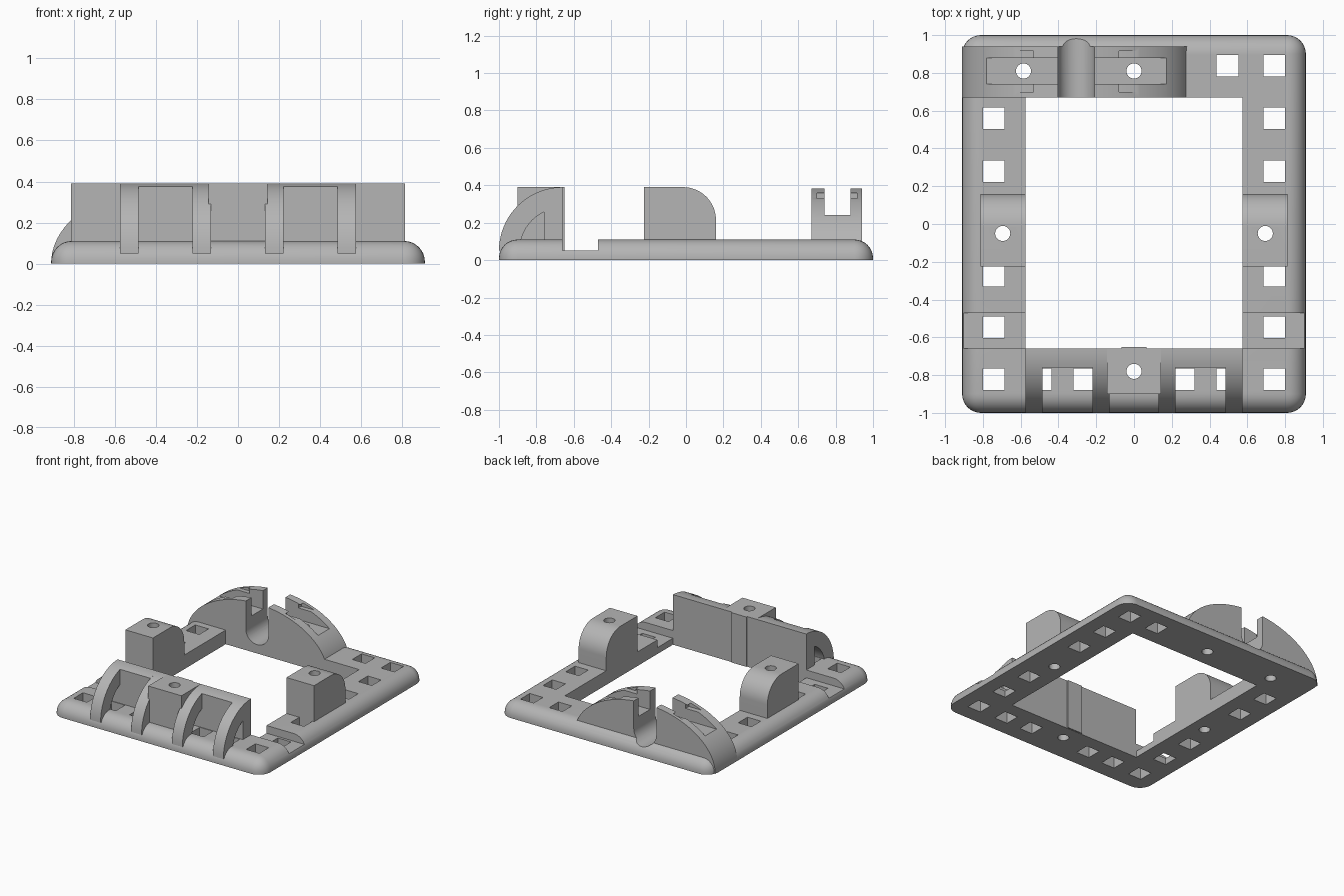
import bpy, bmesh
from math import sin, cos, acos, radians, pi
from mathutils import Matrix

cube = bpy.data.objects.get("Cube")
if cube:
    bpy.data.objects.remove(cube, do_unlink=True)

grey = bpy.data.materials.new("plain grey")
grey.use_nodes = True
GREY = (0.46, 0.46, 0.46, 1)
grey.diffuse_color = GREY
grey.node_tree.nodes["Principled BSDF"].inputs["Base Color"].default_value = GREY


def finish(name, bm):
    bmesh.ops.recalc_face_normals(bm, faces=bm.faces[:])
    mesh = bpy.data.meshes.new(name)
    bm.to_mesh(mesh)
    bm.free()
    mesh.materials.append(grey)
    obj = bpy.data.objects.new(name, mesh)
    bpy.context.collection.objects.link(obj)
    return obj


def prism(name, outline, axis, lo, hi):
    """Extrude a (y, z) outline along x, or an (x, z) outline along y."""
    bm = bmesh.new()
    place = (lambda a, b: (lo, a, b)) if axis == "x" else (lambda a, b: (a, lo, b))
    face = bm.faces.new([bm.verts.new(place(a, b)) for a, b in outline])
    new = bmesh.ops.extrude_face_region(bm, geom=[face])["geom"]
    step = (hi - lo, 0, 0) if axis == "x" else (0, hi - lo, 0)
    bmesh.ops.translate(bm, vec=step, verts=[v for v in new if isinstance(v, bmesh.types.BMVert)])
    return finish(name, bm)


def box(name, x0, x1, y0, y1, z0, z1):
    return prism(name, [(x0, z0), (x1, z0), (x1, z1), (x0, z1)], "y", y0, y1)


def arc(cx, cz, rx, rz, start, end, steps=16):
    angles = [radians(start + (end - start) * i / steps) for i in range(steps + 1)]
    return [(cx + rx * cos(a), cz + rz * sin(a)) for a in angles]


def bore(x, y):
    bm = bmesh.new()
    bmesh.ops.create_cone(bm, cap_ends=True, segments=32, radius1=0.04, radius2=0.04,
                          depth=1, matrix=Matrix.Translation((x, y, 0.2)))
    return finish("bore_cutter", bm)


def cut(obj, cutters):
    for c in cutters:
        c.hide_render = True
        mod = obj.modifiers.new("cut", "BOOLEAN")
        mod.operation, mod.solver, mod.object = "DIFFERENCE", "EXACT", c
    graph = bpy.context.evaluated_depsgraph_get()
    mesh = bpy.data.meshes.new_from_object(obj.evaluated_get(graph))
    obj.modifiers.clear()
    obj.data = mesh
    for c in cutters:
        bpy.data.objects.remove(c, do_unlink=True)


ARCH_X, ARCH_Y, FRONT_Y = -0.305, 0.81, -0.66
INNER = 0.575


def cradle_cutter():
    outline = arc(ARCH_X, 0.165, 0.097, 0.097, 180, 360, 20)
    outline += [(ARCH_X + 0.097, 0.6), (ARCH_X - 0.097, 0.6)]
    return prism("cradle_cutter", outline, "y", 0.6, 1.1)


BORES = [(-0.585, ARCH_Y), (0, ARCH_Y), (0, -0.78), (-0.695, -0.05), (0.695, -0.05)]
parts = []

# Base frame with rounded outer rim and corners
frame = box("base_frame", -0.91, 0.91, -1, 1, 0, 0.11)
bm = bmesh.new()
bm.from_mesh(frame.data)
rim = [e for e in bm.edges if sum(v.co.z for v in e.verts) > 0.1]
bmesh.ops.bevel(bm, geom=rim, offset=0.1, segments=8, profile=0.5, affect="EDGES")
bm.to_mesh(frame.data)
bm.free()
cutters = [box("opening_cutter", -INNER, INNER, FRONT_Y, 0.67, -1, 1), cradle_cutter()]
for s in (-1, 1):
    a, b = sorted((s * 0.55, s * 1.1))
    cutters.append(box("notch_cutter", a, b, FRONT_Y, -0.47, 0.05, 1))
# Square holes around the frame
squares = [(s * 0.743, y) for s in (-1, 1) for y in (0.56, 0.28, -0.273, -0.547, -0.822)]
squares += [(s * x, -0.822) for s in (-1, 1) for x in (0.263, 0.495)]
squares += [(0.743, 0.837), (0.495, 0.837)]
w = 0.057
cutters += [box("square_cutter", x - w, x + w, y - w, y + w, -1, 1) for x, y in squares]
cutters += [bore(*p) for p in BORES]
cut(frame, cutters)
parts.append(frame)

# Rear arch with cradle, top channel and side pockets
arch = prism("rear_arch", arc(ARCH_X, 0.003, 0.605, 0.385, 0, 180, 48), "y", 0.67, 0.94)
cutters = [cradle_cutter(), box("channel_cutter", -1, 0.5, 0.74, 0.88, 0.24, 1)]
for s in (-1, 1):
    a, b = sorted((ARCH_X + s * 0.21, ARCH_X + s * 0.4))
    cutters.append(box("pocket_cutter", a, b, 0.70, 0.915, 0.33, 0.36))
cutters += [bore(*p) for p in BORES[:2]]
cut(arch, cutters)
parts.append(arch)

# Side blocks, rounded at the back
for s, side in ((-1, "right"), (1, "left")):
    outline = [(-0.225, 0.05), (0.16, 0.05)] + arc(-0.015, 0.215, 0.175, 0.175, 0, 90)
    outline.append((-0.225, 0.39))
    a, b = sorted((s * INNER, s * 0.813))
    block = prism(side + "_block", outline, "x", a, b)
    cut(block, [bore(s * 0.695, -0.05)])
    parts.append(block)

# Front ribs: curved outside, with a window behind the curve
R, r, WALL = 0.34, 0.23, 0.1
wall_foot = [(FRONT_Y - WALL, 0.05), (FRONT_Y, 0.05)]
rib = arc(FRONT_Y, 0.05, R, R, 90, 180, 20)
rib += arc(FRONT_Y, 0.05, r, r, 180, acos(-WALL / r) * 180 / pi, 10) + wall_foot
for i, x in enumerate((-0.529, -0.176, 0.176, 0.529)):
    parts.append(prism("front_rib_%d" % (i + 1), rib, "x", x - 0.045, x + 0.045))

# Wall panels between the ribs
panel = arc(FRONT_Y, 0.05, R, R, 90, acos(-WALL / R) * 180 / pi, 4) + wall_foot
for s, side in ((-1, "right"), (1, "left")):
    a, b = sorted((s * 0.22, s * 0.485))
    parts.append(prism(side + "_wall_panel", panel, "x", a, b))

# Front centre block, slightly wider at the top, with a raised rear strip
outline = [(-0.132, 0.05), (0.132, 0.05), (0.132, 0.27), (0.143, 0.27),
           (0.143, 0.39), (-0.143, 0.39), (-0.143, 0.27), (-0.132, 0.27)]
block = prism("front_block", outline, "y", -0.9, FRONT_Y)
cut(block, [bore(0, -0.78)])
parts.append(block)
parts.append(box("rear_strip", -0.065, 0.065, FRONT_Y - 0.01, FRONT_Y + 0.01, 0.002, 0.39))

# Smooth the curved faces
bpy.ops.object.select_all(action="DESELECT")
for p in parts:
    p.select_set(True)
bpy.context.view_layer.objects.active = parts[0]
bpy.ops.object.shade_smooth_by_angle(angle=radians(30))
